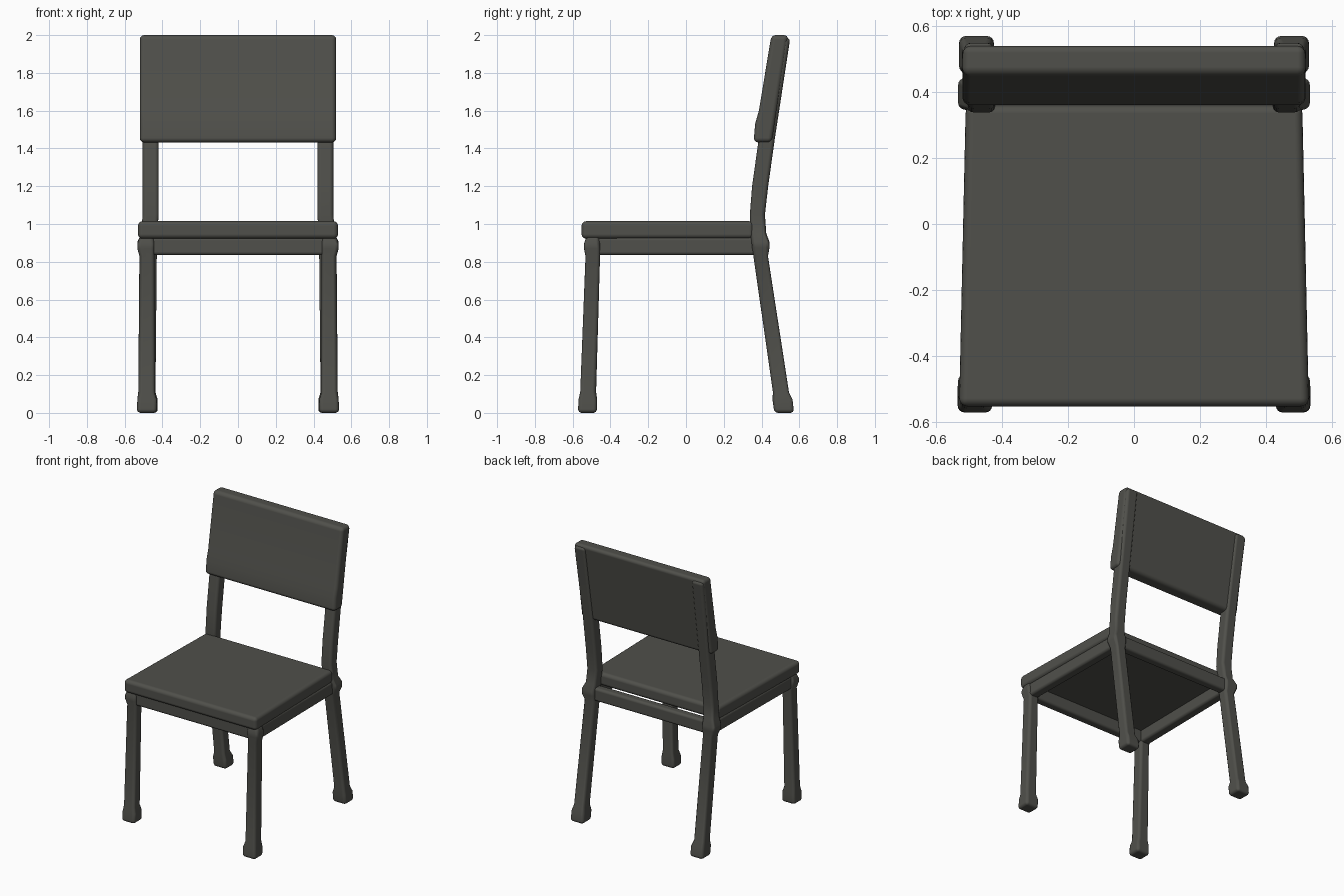
import bpy, bmesh, math

if "Cube" in bpy.data.objects:
    bpy.data.objects.remove(bpy.data.objects["Cube"])

charcoal = bpy.data.materials.new("charcoal grey")
charcoal.diffuse_color = (0.08, 0.08, 0.07, 1)
charcoal.use_nodes = True
charcoal.node_tree.nodes["Principled BSDF"].inputs["Base Color"].default_value = charcoal.diffuse_color


def loft(name, rings, radius=0.02, mirror=False):
    """Skin a list of equal-length point rings, cap both ends, round the edges."""
    bm = bmesh.new()
    loops = [[bm.verts.new(p) for p in ring] for ring in rings]
    n = len(loops[0])
    for a, b in zip(loops, loops[1:]):
        for i in range(n):
            j = (i + 1) % n
            bm.faces.new((a[i], a[j], b[j], b[i]))
    bm.faces.new(loops[0][::-1])
    bm.faces.new(loops[-1])
    bmesh.ops.recalc_face_normals(bm, faces=bm.faces)
    for f in bm.faces:
        f.smooth = True
    mesh = bpy.data.meshes.new(name)
    bm.to_mesh(mesh)
    bm.free()
    mesh.materials.append(charcoal)
    obj = bpy.data.objects.new(name, mesh)
    bpy.context.collection.objects.link(obj)
    bevel = obj.modifiers.new("rounding", 'BEVEL')
    bevel.width = radius
    bevel.segments = 4
    bevel.limit_method = 'ANGLE'
    bevel.angle_limit = math.radians(40)
    bevel.harden_normals = True
    if mirror:
        m = obj.modifiers.new("other side", 'MIRROR')
        m.use_mirror_merge = False
    return obj


def post(name, sections):
    """Upright post from (z, x0, x1, y0, y1) sections, mirrored left to right."""
    rings = [[(x0, y0, z), (x1, y0, z), (x1, y1, z), (x0, y1, z)]
             for z, x0, x1, y0, y1 in sections]
    return loft(name, rings, 0.02, True)


def extrude_x(name, profile, half, radius):
    """Side profile of (y, z) points stretched across the width."""
    return loft(name, [[(x, y, z) for y, z in profile] for x in (-half, half)], radius)


# Front legs with flared feet and a swollen joint under the seat
post("front_leg", [
    (0.00, 0.430, 0.535, -0.572, -0.472),
    (0.07, 0.430, 0.533, -0.569, -0.470),
    (0.11, 0.442, 0.528, -0.560, -0.476),
    (0.83, 0.443, 0.522, -0.532, -0.455),
    (0.87, 0.443, 0.533, -0.540, -0.455),
    (0.895, 0.443, 0.533, -0.540, -0.455),
    (0.94, 0.445, 0.518, -0.525, -0.460)])

# Rear legs run on upward as the leaning back posts
post("rear_leg_and_back_post", [
    (0.00, 0.425, 0.530, 0.468, 0.572),
    (0.07, 0.425, 0.530, 0.458, 0.564),
    (0.11, 0.437, 0.522, 0.460, 0.545),
    (0.83, 0.430, 0.515, 0.357, 0.434),
    (0.875, 0.430, 0.533, 0.350, 0.442),
    (0.905, 0.430, 0.533, 0.347, 0.442),
    (0.95, 0.428, 0.512, 0.341, 0.425),
    (1.05, 0.420, 0.505, 0.338, 0.418),
    (1.20, 0.420, 0.505, 0.350, 0.435),
    (1.45, 0.420, 0.505, 0.385, 0.470),
    (1.985, 0.425, 0.515, 0.465, 0.552)])

# Seat board, slightly narrower at the back
outline = [(-0.53, -0.553), (0.53, -0.553), (0.51, 0.36), (-0.51, 0.36)]
loft("seat", [[(x, y, z) for x, y in outline] for z in (0.922, 1.015)], 0.025)

# Aprons under the seat
for name, y0, y1 in (("front_apron", -0.525, -0.46), ("rear_apron", 0.36, 0.425)):
    extrude_x(name, [(y0, 0.835), (y1, 0.835), (y1, 0.93), (y0, 0.93)], 0.46, 0.018)
loft("side_apron", [[(x, y, 0.835), (x + 0.07, y, 0.835), (x + 0.07, y, 0.93), (x, y, 0.93)]
                    for x, y in ((0.448, -0.49), (0.438, 0.39))], 0.018, True)

# Back panel with a soft fold low on its front
extrude_x("back_panel", [
    (0.358, 1.432), (0.366, 1.53), (0.386, 1.60), (0.452, 2.0),
    (0.543, 2.0), (0.455, 1.432)], 0.52, 0.024)
